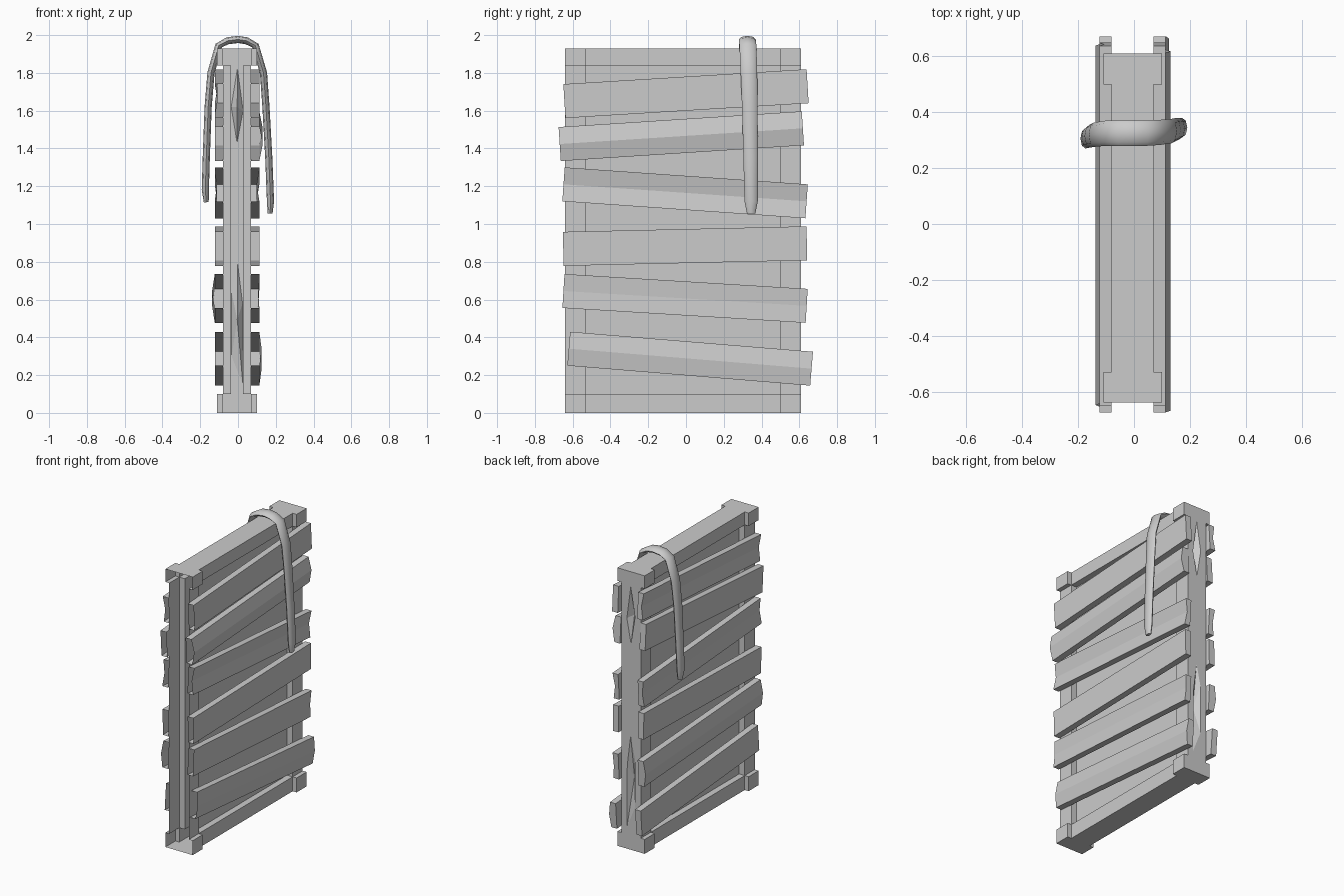
import bpy, bmesh, math
from mathutils import Vector

if "Cube" in bpy.data.objects:
    bpy.data.objects.remove(bpy.data.objects["Cube"])


def finish(bm, name, recalc=True):
    bmesh.ops.remove_doubles(bm, verts=bm.verts, dist=0.0005)
    if recalc:
        bmesh.ops.recalc_face_normals(bm, faces=bm.faces)
    me = bpy.data.meshes.new(name)
    bm.to_mesh(me)
    bm.free()
    ob = bpy.data.objects.new(name, me)
    bpy.context.collection.objects.link(ob)
    return ob


def quad(bm, *pts):
    return bm.faces.new([bm.verts.new(p) for p in pts])


# Frame: hollow shell of 3 x 3 cells (corner blocks, posts and rails, panel), open at the front end
Y = [-0.64, -0.53, 0.50, 0.61]
Z = [0.0, 0.10, 1.84, 1.93]
CX = -0.005


def half(i, j):
    return {2: 0.105, 1: 0.075, 0: 0.032}[(i != 1) + (j != 1)]


bm = bmesh.new()
for i in range(3):
    for j in range(3):
        w = half(i, j)
        for s in (-1, 1):
            x = CX + s * w
            quad(bm, (x, Y[i], Z[j]), (x, Y[i + 1], Z[j]), (x, Y[i + 1], Z[j + 1]), (x, Y[i], Z[j + 1]))
            if i < 2:
                x2, y = CX + s * half(i + 1, j), Y[i + 1]
                quad(bm, (x, y, Z[j]), (x2, y, Z[j]), (x2, y, Z[j + 1]), (x, y, Z[j + 1]))
            if j < 2:
                x2, z = CX + s * half(i, j + 1), Z[j + 1]
                quad(bm, (x, Y[i], z), (x2, Y[i], z), (x2, Y[i + 1], z), (x, Y[i + 1], z))
for i in range(3):
    for j, z in ((0, Z[0]), (2, Z[3])):
        a, b = CX - half(i, j), CX + half(i, j)
        quad(bm, (a, Y[i], z), (b, Y[i], z), (b, Y[i + 1], z), (a, Y[i + 1], z))
for j in (0, 2):
    a, b = CX - half(2, j), CX + half(2, j)
    quad(bm, (a, Y[3], Z[j]), (b, Y[3], Z[j]), (b, Y[3], Z[j + 1]), (a, Y[3], Z[j + 1]))

# Back post face with two diamond-shaped splits
loops = [
    [(CX - 0.075, 0.10), (CX + 0.075, 0.10), (CX + 0.075, 1.84), (CX - 0.075, 1.84)],
    [(-0.005, 1.43), (0.027, 1.60), (-0.003, 1.825), (-0.036, 1.62)],
    [(0.026, 0.15), (0.024, 0.58), (-0.002, 0.79), (-0.034, 0.64), (-0.034, 0.30)],
]
edges = []
for n, loop in enumerate(loops):
    vs = [bm.verts.new((x, Y[3], z)) for x, z in loop]
    es = [bm.edges.new((vs[k], vs[(k + 1) % len(vs)])) for k in range(len(vs))]
    edges += es
    if n:
        c = sum((v.co for v in vs), Vector()) / len(vs)
        tip = bm.verts.new((c.x, Y[3] - 0.04, c.z))
        loops[n] = (vs, tip)
bmesh.ops.triangle_fill(bm, use_beauty=True, use_dissolve=False, edges=edges, normal=(0, 1, 0))
for vs, tip in loops[1:]:
    for k in range(len(vs)):
        bm.faces.new((vs[k], vs[(k + 1) % len(vs)], tip))
finish(bm, "frame")


# Planks: tilted boards with a bent outer face, open at the front end
def plank(name, x0, x1, y, z, deg, bend):
    prof = [(x0, -0.09), (x1, -0.09), (x1 + bend, 0), (x1, 0.09), (x0, 0.09)]
    bm = bmesh.new()
    c, s = math.cos(math.radians(deg)), math.sin(math.radians(deg))
    rings = [[bm.verts.new((px, y + l * c - h * s, z + l * s + h * c)) for px, h in prof]
             for l in (-0.645, 0.645)]
    for k in range(5):
        m = (k + 1) % 5
        bm.faces.new((rings[0][k], rings[0][m], rings[1][m], rings[1][k]))
    bm.faces.new(rings[1])
    finish(bm, name)


# y, z, tilt, right bend, left bend
PLANKS = [
    (0.000, 1.690, 3.5, 0.0, 0.015),
    (-0.025, 1.465, 3.7, 0.018, 0.0),
    (-0.005, 1.165, -4.0, -0.015, 0.012),
    (-0.005, 0.883, 1.3, 0.0, 0.0),
    (-0.005, 0.606, -3.5, -0.006, -0.014),
    (0.022, 0.287, -4.7, 0.012, 0.0),
]
for n, (y, z, deg, br, bl) in enumerate(PLANKS, 1):
    plank(f"right_plank_{n}", 0.07, 0.113, y, z, deg, br)
    plank(f"left_plank_{n}", -0.08, -0.123, y, z, deg, bl)

# Strap: flattened tube hung over the top rail
path = [(0.170, 0.345, 1.055), (0.172, 0.345, 1.12), (0.163, 0.342, 1.35), (0.148, 0.338, 1.62),
        (0.135, 0.333, 1.80), (0.092, 0.328, 1.945), (0.045, 0.325, 1.97), (0, 0.325, 1.977),
        (-0.055, 0.325, 1.97), (-0.102, 0.325, 1.945), (-0.143, 0.32, 1.80), (-0.158, 0.315, 1.62),
        (-0.168, 0.310, 1.35), (-0.173, 0.306, 1.18), (-0.168, 0.305, 1.115)]
P = [Vector(p) for p in path]
bm = bmesh.new()
rings = []
for k, p in enumerate(P):
    t = (P[min(k + 1, len(P) - 1)] - P[max(k - 1, 0)]).normalized()
    nrm = Vector((t.z, 0, -t.x)).normalized()
    end = k in (0, len(P) - 1)
    wy = 0.022 if end else 0.035 + 0.010 * max(0, min(1, (p.z - 1.1) / 0.8))
    wn = 0.013 if end else 0.019
    rings.append([bm.verts.new(p + Vector((0, 1, 0)) * wy * math.cos(a) + nrm * wn * math.sin(a))
                  for a in (math.tau * q / 8 for q in range(8))])
for r0, r1 in zip(rings, rings[1:]):
    for q in range(8):
        bm.faces.new((r0[q], r0[(q + 1) % 8], r1[(q + 1) % 8], r1[q]))
bm.faces.new(rings[0])
bm.faces.new(rings[-1])
strap = finish(bm, "strap")
bpy.context.view_layer.objects.active = strap
strap.select_set(True)
bpy.ops.object.shade_smooth_by_angle(angle=math.radians(50))
